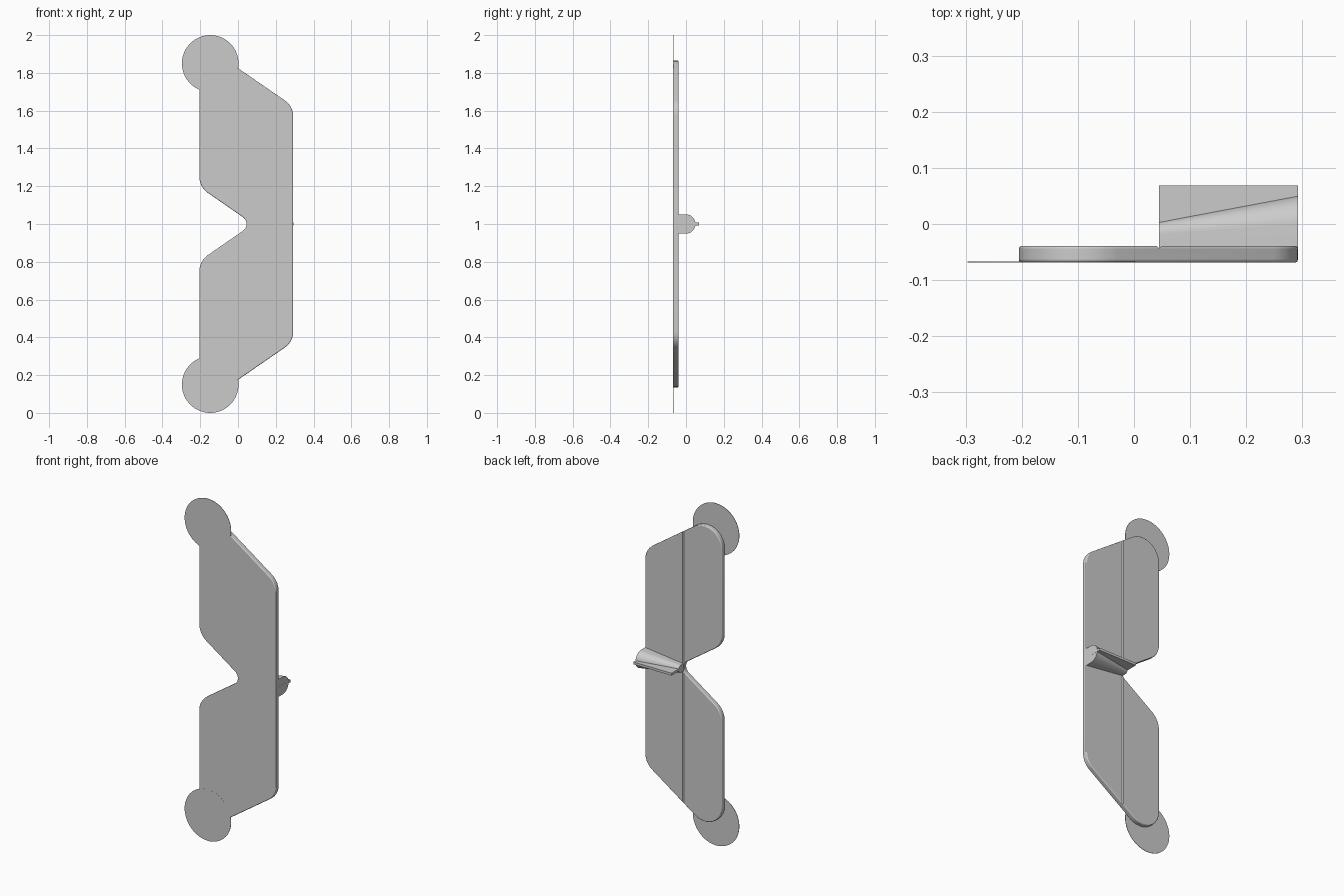
import bpy, bmesh, math
from mathutils import Vector

cube = bpy.data.objects.get("Cube")
if cube:
    bpy.data.objects.remove(cube, do_unlink=True)

grey = bpy.data.materials.new("plain_grey")
grey.use_nodes = True
grey.diffuse_color = (0.6, 0.6, 0.6, 1)
grey.node_tree.nodes["Principled BSDF"].inputs["Base Color"].default_value = (0.6, 0.6, 0.6, 1)

FRONT, BACK, FIN_TOP = -0.069, -0.039, 0.069
LEFT, RIGHT, HINGE = -0.205, 0.292, 0.045
SLOPE = 0.69


def loft(name, rings):
    """Skin matching closed rings and cap both ends."""
    bm = bmesh.new()
    loops = [[bm.verts.new(p) for p in ring] for ring in rings]
    n = len(loops[0])
    for a, b in zip(loops, loops[1:]):
        for i in range(n):
            j = (i + 1) % n
            bm.faces.new((a[i], a[j], b[j], b[i]))
    bm.faces.new(loops[0])
    bm.faces.new(loops[-1])
    bmesh.ops.recalc_face_normals(bm, faces=bm.faces)
    mesh = bpy.data.meshes.new(name)
    bm.to_mesh(mesh)
    bm.free()
    obj = bpy.data.objects.new(name, mesh)
    bpy.context.collection.objects.link(obj)
    mesh.materials.append(grey)
    return obj


def extrude_y(name, outline, y0, y1):
    return loft(name, [[(x, y, z) for x, z in outline] for y in (y0, y1)])


def fillet(corners, steps=10):
    """Round each (x, z, radius) corner of a polygon."""
    out = []
    pts = [Vector(c[:2]) for c in corners]
    for i, (x, z, r) in enumerate(corners):
        p = pts[i]
        u = (pts[i - 1] - p).normalized()
        v = (pts[(i + 1) % len(pts)] - p).normalized()
        half = u.angle(v) / 2
        centre = p + (u + v).normalized() * r / math.sin(half)
        a = p + u * r / math.tan(half) - centre
        b = p + v * r / math.tan(half) - centre
        sweep = a.angle(b)
        for k in range(steps + 1):
            t = k / steps
            w = (a * math.sin((1 - t) * sweep) + b * math.sin(t * sweep)) / math.sin(sweep)
            out.append(centre + w)
    return out


def smooth(obj):
    bpy.ops.object.select_all(action='DESELECT')
    obj.select_set(True)
    bpy.context.view_layer.objects.active = obj
    bpy.ops.object.shade_smooth_by_angle(angle=math.radians(35))


# Winged plate with a notch in one side, symmetric about z = 1
top_z = 1.825
upper = [(HINGE + 0.034, 1.0, 0.045),
         (LEFT, 1.0 + SLOPE * (HINGE + 0.034 - LEFT), 0.11),
         (LEFT, top_z - SLOPE * LEFT, 0.112),
         (RIGHT, top_z - SLOPE * RIGHT, 0.1)]
lower = [(x, 2 - z, r) for x, z, r in reversed(upper[1:])]
plate = extrude_y("plate", fillet(upper + lower), FRONT + 0.0003, BACK)
bevel = plate.modifiers.new("edge_bevel", 'BEVEL')
bevel.width = 0.005
bevel.segments = 3
bevel.limit_method = 'ANGLE'
bevel.angle_limit = math.radians(40)

# Fold groove along the back
g = 0.005
groove = loft("groove_cutter", [[(HINGE - g, BACK, z), (HINGE, BACK - g, z),
                                 (HINGE + g, BACK, z), (HINGE, BACK + g, z)] for z in (0, 2)])
groove.hide_render = True
groove.hide_viewport = True
groove.display_type = 'WIRE'
cut = plate.modifiers.new("fold_groove", 'BOOLEAN')
cut.object = groove
cut.operation = 'DIFFERENCE'
cut.solver = 'EXACT'
smooth(plate)

# Thin end discs
R = 0.15
for name, zc in (("lower_disc", R), ("upper_disc", 2 - R)):
    ring = [(-0.147 + R * math.cos(a), zc + R * math.sin(a))
            for a in (math.tau * i / 64 for i in range(64))]
    smooth(extrude_y(name, ring, FRONT, FRONT + 0.002))


# Tapered rounded fin on the back
def fin_ring(x, radius, peak):
    arc = [math.pi * (i / 24 - 0.5) for i in range(25)]
    ring = [(x, peak - radius + radius * math.cos(a), 1 + radius * math.sin(a)) for a in arc]
    return [(x, BACK - 0.004, 1 - radius)] + ring + [(x, BACK - 0.004, 1 + radius)]


smooth(loft("fin", [fin_ring(HINGE, 0.022, 0.004), fin_ring(RIGHT, 0.051, 0.05)]))

# Narrow ridge through the middle of the fin
t = 0.007
loft("fin_ridge", [[(x, BACK - 0.004, 1 - t), (x, FIN_TOP, 1 - t),
                    (x, FIN_TOP, 1 + t), (x, BACK - 0.004, 1 + t)] for x in (HINGE, RIGHT + 0.0005)])
